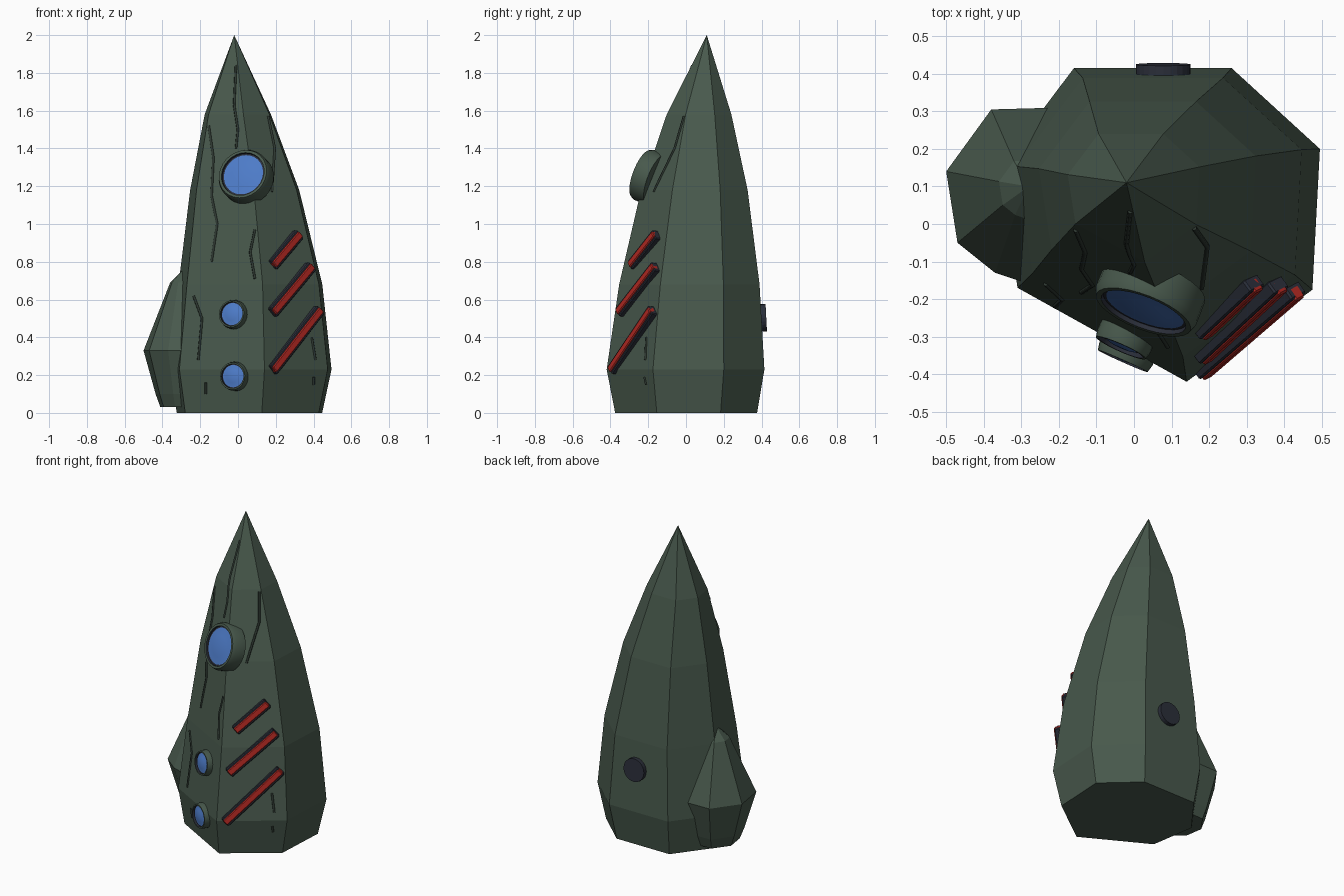
import bpy, bmesh, math
from mathutils import Vector, Matrix
from mathutils.bvhtree import BVHTree

cube = bpy.data.objects.get("Cube")
if cube:
    bpy.data.objects.remove(cube, do_unlink=True)


def material(name, rgb):
    m = bpy.data.materials.new(name)
    m.use_nodes = True
    color = (*rgb, 1.0)
    m.diffuse_color = color
    bsdf = next(n for n in m.node_tree.nodes if n.type == 'BSDF_PRINCIPLED')
    bsdf.inputs["Base Color"].default_value = color
    bsdf.inputs["Roughness"].default_value = 0.8
    return m


GREEN = material("moss green", (0.065, 0.1, 0.073))
GROOVE = material("dark groove green", (0.026, 0.038, 0.03))
NAVY = material("dark navy", (0.024, 0.028, 0.042))
BLUE = material("glass blue", (0.075, 0.2, 0.58))
RED = material("signal red", (0.45, 0.022, 0.016))


def add_object(name, bm, mats):
    bmesh.ops.recalc_face_normals(bm, faces=bm.faces)
    me = bpy.data.meshes.new(name)
    bm.to_mesh(me)
    for m in mats:
        me.materials.append(m)
    ob = bpy.data.objects.new(name, me)
    bpy.context.collection.objects.link(ob)
    return ob


def crystal(name, outline, middle, rings, tip):
    """Faceted spire: one outline scaled about a leaning centre, closed to a tip.
    Each ring is (z, scale, centre x, centre y)."""
    bm = bmesh.new()
    loops = [[bm.verts.new((cx + s * (x - middle[0]), cy + s * (y - middle[1]), z))
              for x, y in outline] for z, s, cx, cy in rings]
    n = len(outline)
    bm.faces.new(loops[0])
    for low, high in zip(loops, loops[1:]):
        for i in range(n):
            j = (i + 1) % n
            bm.faces.new((low[i], low[j], high[j], high[i]))
    top = bm.verts.new(tip)
    for i in range(n):
        bm.faces.new((loops[-1][i], loops[-1][(i + 1) % n], top))
    tree = BVHTree.FromBMesh(bm)
    add_object(name, bm, [GREEN])
    bm.free()
    return tree


# Main leaning spire
body = crystal(
    "spire_body",
    [(-.16, .415), (.26, .415), (.495, .2), (.475, -.175), (.14, -.42), (-.31, -.17), (-.36, .15)],
    (.07, 0),
    [(0, .9, .063, .003), (.23, 1, .07, 0), (.68, .89, .068, .02),
     (1.18, .675, .037, .046), (1.58, .41, 0, .07)],
    (-.02, .11, 2))

# Smaller crystal growing from the side
crystal(
    "side_crystal",
    [(-.5, .14), (-.38, .305), (-.2, .31), (-.1, .1), (-.25, -.17), (-.37, -.13), (-.47, -.05)],
    (-.29, .1),
    [(.03, .6, -.285, .1), (.1, .72, -.285, .1), (.33, 1, -.29, .1), (.69, .33, -.29, .1)],
    (-.28, .1, .77))


# Portholes: turned rim, dark gasket and slightly domed glass
def porthole(name, centre, axis, r, depth):
    profile = [(1, -depth), (1, -.02), (.94, 0), (.84, 0), (.83, -.012), (.77, -.012), (.45, -.004), (0, 0)]
    slots = [0, 0, 0, 1, 1, 2, 2]
    bm = bmesh.new()
    count = 28
    turn = Vector(axis).to_track_quat('Z', 'Y').to_matrix().to_4x4()
    place = Matrix.Translation(centre) @ turn
    rows = []
    for k, h in profile:
        steps = count if k else 1
        rows.append([bm.verts.new(place @ Vector((r * k * math.cos(math.tau * i / count),
                                                  r * k * math.sin(math.tau * i / count), h)))
                     for i in range(steps)])
    for slot, a, b in zip(slots, rows, rows[1:]):
        for i in range(count):
            j = (i + 1) % count
            corners = (a[i], a[j], b[0]) if len(b) == 1 else (a[i], a[j], b[j], b[i])
            bm.faces.new(corners).material_index = slot
    bm.faces.new(rows[0])
    ob = add_object(name, bm, [GREEN, NAVY, BLUE])
    bm.free()
    bpy.ops.object.select_all(action='DESELECT')
    ob.select_set(True)
    bpy.context.view_layer.objects.active = ob
    bpy.ops.object.shade_smooth_by_angle(angle=math.radians(30))


porthole("large_porthole", (.025, -.235, 1.265), (-.34, -.87, .34), .143, .09)
porthole("middle_porthole", (-.035, -.33, .525), (-.4, -.9, .14), .077, .07)
porthole("lower_porthole", (-.03, -.365, .195), (-.4, -.9, .04), .077, .07)

# Round plate on the back
bm = bmesh.new()
bmesh.ops.create_cone(bm, cap_ends=True, segments=24, radius1=.073, radius2=.073, depth=.03,
                      matrix=Matrix.Translation((.078, .41, .503)) @ Matrix.Rotation(math.radians(-87), 4, 'X'))
add_object("back_plate", bm, [NAVY])
bm.free()


# Slanted red bars, each in a dark frame
def bar(name, start, end, width, lift, thick, mat):
    a, b = Vector(start), Vector(end)
    along = (b - a).normalized()
    out = Vector((.6, -.78, .16))
    out = (out - along * out.dot(along)).normalized()
    side = out.cross(along)
    frame = Matrix((along, side, out)).transposed().to_4x4()
    bm = bmesh.new()
    bmesh.ops.create_cube(bm, size=1, matrix=Matrix.Translation((a + b) / 2 + out * lift) @ frame
                          @ Matrix.Diagonal(((b - a).length, width, thick, 1)))
    bmesh.ops.bevel(bm, geom=bm.edges[:], offset=.005, segments=1, affect='EDGES')
    add_object(name, bm, [mat])
    bm.free()


stripes = [("upper", (.18, -.285, .78), (.32, -.155, .945)),
           ("middle", (.18, -.35, .53), (.385, -.16, .775)),
           ("lower", (.18, -.39, .225), (.43, -.175, .545))]
for label, start, end in stripes:
    bar(label + "_stripe_frame", start, end, .062, 0, .04, NAVY)
    bar(label + "_stripe", start, end, .038, .008, .04, RED)

# Crooked surface grooves laid over the front facets
grooves = [
    [(-.01, 1.84), (-.02, 1.63), (0, 1.5), (-.01, 1.4)],
    [(-.155, 1.52), (-.13, 1.35), (-.14, 1.15), (-.11, 1.0), (-.14, .8)],
    [(.16, 1.57), (.195, 1.4), (.18, 1.17)],
    [(.09, .97), (.065, .85), (.09, .71)],
    [(-.235, .62), (-.19, .5), (-.21, .28)],
    [(-.17, .16), (-.17, .1)],
    [(.39, .4), (.41, .28)],
    [(.4, .19), (.4, .15)],
]
for number, path in enumerate(grooves):
    # Resample so that each line follows the facets beneath it
    dense = [Vector(p).lerp(Vector(q), t / 4) for p, q in zip(path, path[1:]) for t in range(5)]
    points = []
    for x, z in dense:
        hit = body.ray_cast(Vector((x, -2, z)), Vector((0, 1, 0)))[0]
        if hit and (not points or (hit - points[-1]).length > .001):
            points.append(hit)
    if len(points) < 2:
        continue
    cu = bpy.data.curves.new("groove", 'CURVE')
    cu.dimensions = '3D'
    cu.bevel_depth = .007
    cu.bevel_resolution = 1
    cu.use_fill_caps = True
    line = cu.splines.new('POLY')
    line.points.add(len(points) - 1)
    for p, co in zip(line.points, points):
        p.co = (*co, 1)
    cu.materials.append(GROOVE)
    bpy.context.collection.objects.link(bpy.data.objects.new(f"surface_groove_{number + 1}", cu))
